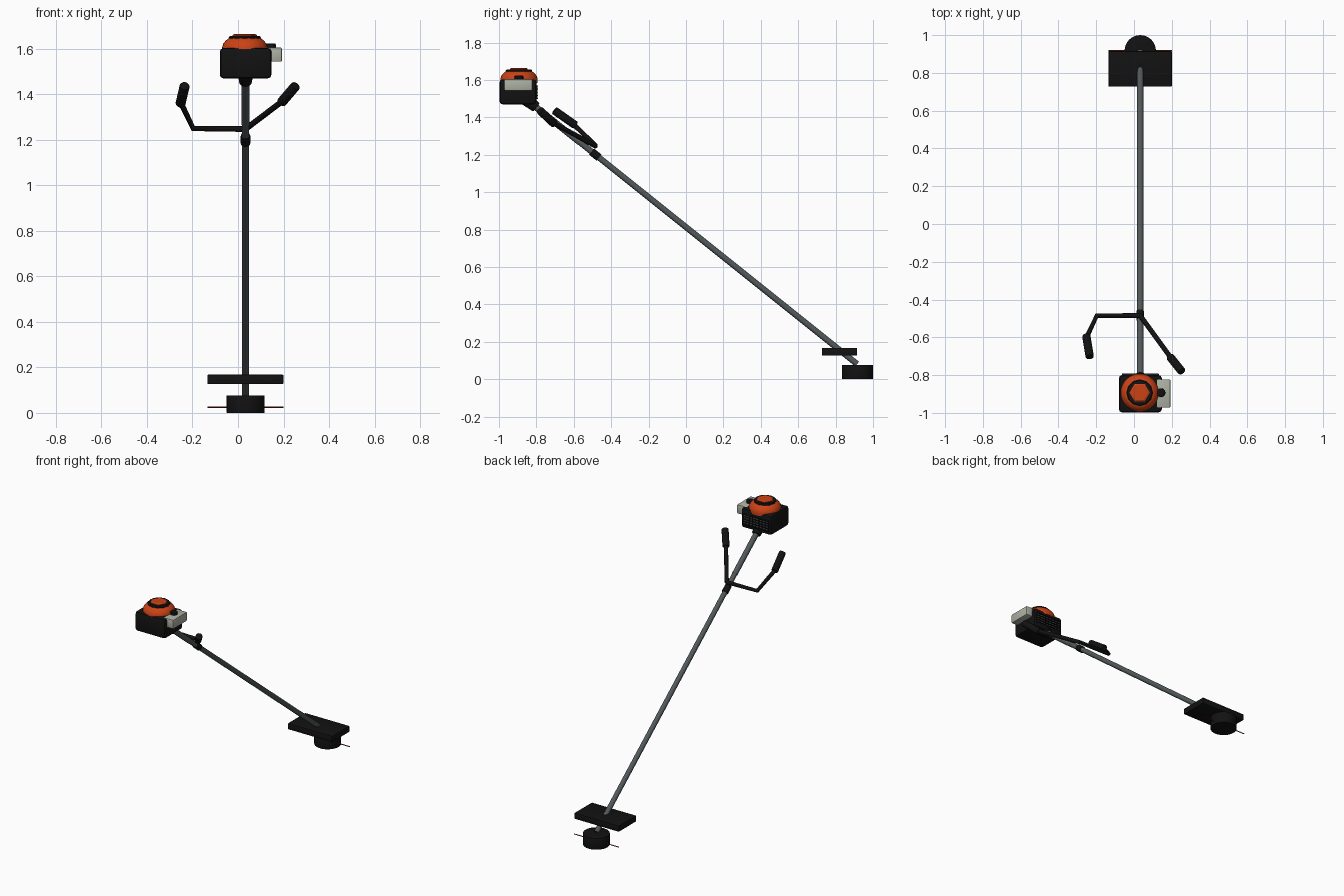
import bpy, bmesh, math
from mathutils import Vector

if "Cube" in bpy.data.objects:
    bpy.data.objects.remove(bpy.data.objects["Cube"])


def material(name, r, g, b):
    m = bpy.data.materials.new(name)
    m.diffuse_color = (r, g, b, 1)
    m.use_nodes = True
    m.node_tree.nodes["Principled BSDF"].inputs["Base Color"].default_value = m.diffuse_color
    return m


BLACK = material("black plastic", 0.006, 0.006, 0.006)
ORANGE = material("orange plastic", 0.6, 0.055, 0.008)
STEEL = material("grey metal", 0.085, 0.1, 0.105)
TANK = material("pale grey plastic", 0.42, 0.44, 0.37)
RED = material("dark red line", 0.22, 0.015, 0.01)
CX = 0.033   # centre line of the tool
EY = -0.893  # engine centre


def finish(name, bm, mat, smooth=True):
    bmesh.ops.recalc_face_normals(bm, faces=bm.faces)
    me = bpy.data.meshes.new(name)
    bm.to_mesh(me)
    bm.free()
    me.materials.append(mat)
    ob = bpy.data.objects.new(name, me)
    bpy.context.collection.objects.link(ob)
    if smooth:
        bpy.ops.object.select_all(action='DESELECT')
        ob.select_set(True)
        bpy.context.view_layer.objects.active = ob
        bpy.ops.object.shade_smooth_by_angle(angle=math.radians(35))
    return ob


def box(name, lo, hi, mat, bevel=0.0):
    bm = bmesh.new()
    bmesh.ops.create_cube(bm, size=1)
    for v in bm.verts:
        v.co = [(a + b) / 2 + c * (b - a) for a, b, c in zip(lo, hi, v.co)]
    if bevel:
        bmesh.ops.bevel(bm, geom=bm.edges[:], offset=bevel, segments=2,
                        profile=0.5, affect='EDGES')
    return finish(name, bm, mat)


def rod(name, a, b, r1, mat, r2=None, sides=20, bevel=0.0):
    a, b = Vector(a), Vector(b)
    bm = bmesh.new()
    bmesh.ops.create_cone(bm, cap_ends=True, segments=sides, radius1=r1,
                          radius2=r1 if r2 is None else r2, depth=(b - a).length)
    if bevel:
        rims = [e for e in bm.edges if any(len(f.verts) > 4 for f in e.link_faces)]
        bmesh.ops.bevel(bm, geom=rims, offset=bevel, segments=2, profile=0.5, affect='EDGES')
    q = (b - a).to_track_quat('Z', 'Y')
    for v in bm.verts:
        v.co = q @ v.co + (a + b) / 2
    return finish(name, bm, mat)


def lathe(name, profile, centre, mat, sides=32):
    """Spin (radius, z) points about a vertical axis, closing both ends."""
    bm = bmesh.new()
    rings = [[bm.verts.new((centre[0] + r * math.cos(2 * math.pi * i / sides),
                            centre[1] + r * math.sin(2 * math.pi * i / sides), z))
              for i in range(sides)] for r, z in profile]
    for p, q in zip(rings, rings[1:]):
        for i in range(sides):
            j = (i + 1) % sides
            bm.faces.new((p[i], p[j], q[j], q[i]))
    bm.faces.new(rings[0])
    bm.faces.new(rings[-1])
    return finish(name, bm, mat)


def on_shaft(y, lift=0.0):
    return Vector((CX, y, 0.813 - 0.8 * y + lift))


def tube_path(name, points, radius, mat):
    cu = bpy.data.curves.new(name, 'CURVE')
    cu.dimensions = '3D'
    cu.bevel_depth, cu.bevel_resolution, cu.use_fill_caps = radius, 3, True
    sp = cu.splines.new('POLY')
    sp.points.add(len(points) - 1)
    for p, co in zip(sp.points, points):
        p.co = (*co, 1)
    cu.materials.append(mat)
    ob = bpy.data.objects.new(name, cu)
    bpy.context.collection.objects.link(ob)


# Drive shaft, upper sleeve and engine collar
rod("shaft", on_shaft(-0.84), on_shaft(0.915), 0.016, STEEL)
rod("shaft_sleeve", on_shaft(-0.84), on_shaft(-0.57), 0.0175, STEEL)
rod("engine_collar", on_shaft(-0.865), on_shaft(-0.80), 0.036, BLACK, 0.028, bevel=0.004)

# Engine housing with pale fuel tank on its right side
box("engine_housing", (-0.08, -0.997, 1.47), (0.147, -0.80, 1.603), BLACK, 0.016)
box("fuel_tank", (0.12, -0.972, 1.543), (0.193, -0.822, 1.605), TANK, 0.006)
rod("fuel_cap", (0.143, EY, 1.595), (0.143, EY, 1.623), 0.023, BLACK, bevel=0.004)

# Starter cover: orange dome, black ring, faceted orange cap
lathe("starter_dome", [(0.099, 1.585), (0.1, 1.605), (0.095, 1.622),
                       (0.082, 1.638), (0.066, 1.648)], (CX - 0.003, EY), ORANGE)
lathe("starter_ring", [(0.07, 1.635), (0.071, 1.649), (0.066, 1.656), (0.05, 1.657)],
      (CX - 0.003, EY), BLACK, 12)
lathe("starter_cap", [(0.054, 1.645), (0.054, 1.66), (0.046, 1.665)],
      (CX - 0.003, EY), ORANGE, 6)

# Cooling grille facing the shaft
box("grille_plate", (-0.06, -0.81, 1.497), (0.127, -0.798, 1.57), STEEL)
for i in range(5):
    z = 1.499 + i * 0.0165
    box(f"grille_slat_{i}", (-0.064, -0.805, z), (0.131, -0.791, z + 0.005), BLACK)
for i in range(9):
    x = -0.064 + i * 0.0237
    box(f"grille_bar_{i}", (x, -0.805, 1.499), (x + 0.006, -0.794, 1.57), BLACK)

# Handlebars and grips
clamp = (CX, -0.485, 1.247)
left_end, right_end = (-0.25, -0.598, 1.36), (0.198, -0.712, 1.372)
tube_path("left_handlebar", [clamp, (-0.197, -0.485, 1.25), left_end], 0.013, BLACK)
tube_path("right_handlebar", [clamp, right_end], 0.013, BLACK)
rod("handlebar_clamp", on_shaft(-0.505), on_shaft(-0.465), 0.021, BLACK)
rod("left_grip", (-0.253, -0.59, 1.357), (-0.234, -0.705, 1.438), 0.022, BLACK, bevel=0.006)
rod("right_grip", (0.19, -0.702, 1.363), (0.254, -0.782, 1.438), 0.022, BLACK, bevel=0.006)

# Guard, cutting head and line
box("guard", (-0.135, 0.727, 0.126), (0.2, 0.915, 0.168), BLACK, 0.005)
rod("cutting_head", (CX, 0.917, 0), (CX, 0.917, 0.077), 0.083, BLACK, sides=32, bevel=0.002)
rod("cutting_line", (-0.135, 0.917, 0.025), (0.2, 0.917, 0.025), 0.003, RED, sides=8)
